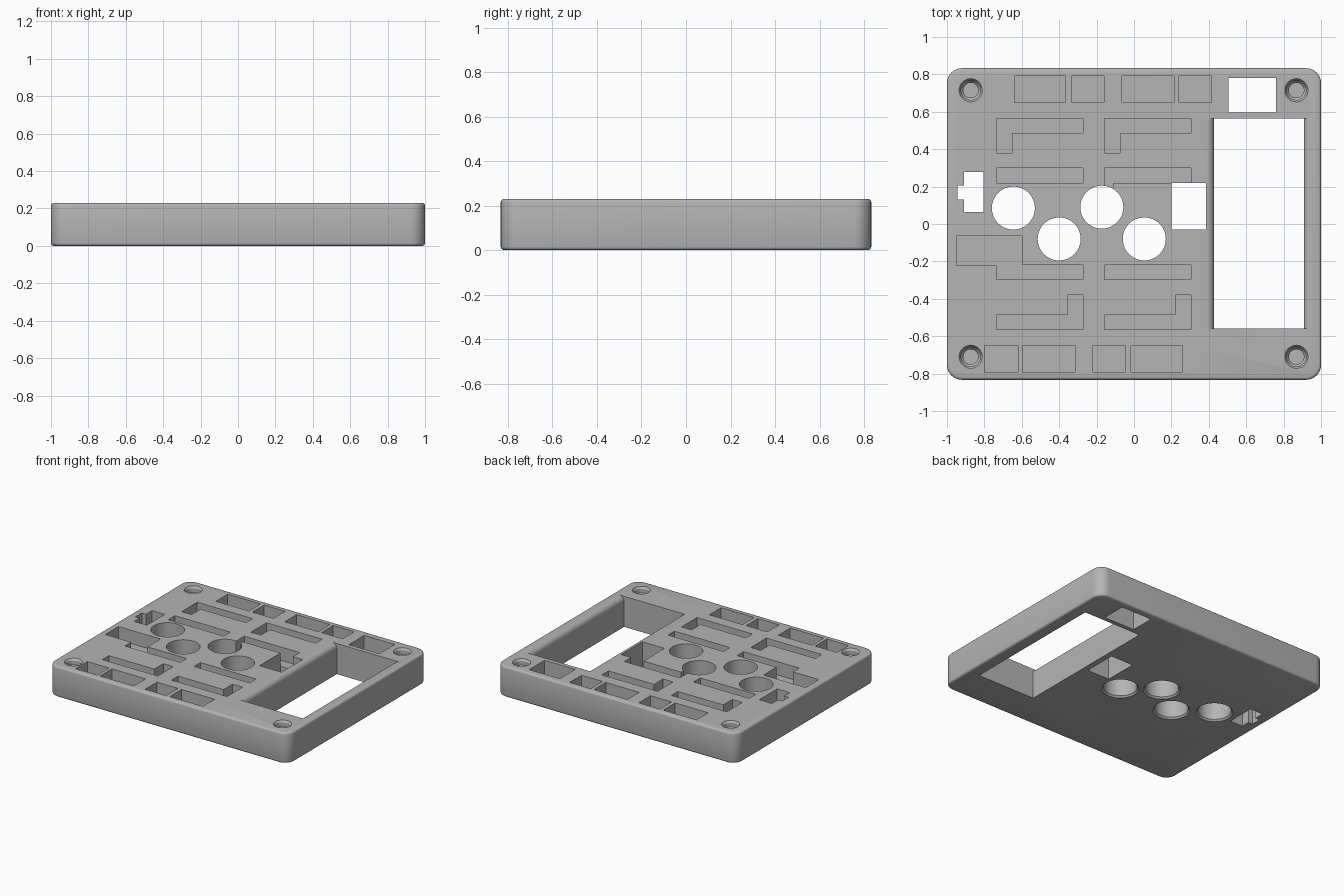
import bpy, bmesh, math

cube = bpy.data.objects.get("Cube")
if cube:
    bpy.data.objects.remove(cube, do_unlink=True)

HEIGHT, POCKET_FLOOR, OVER = 0.23, 0.13, 0.3

grey = bpy.data.materials.new("plain grey")
grey.use_nodes = True
colour = (0.46, 0.46, 0.46, 1)
grey.diffuse_color = colour
grey.node_tree.nodes["Principled BSDF"].inputs["Base Color"].default_value = colour


def loft(name, rings):
    """Solid through a stack of matching rings, capped at both ends."""
    bm = bmesh.new()
    loops = [[bm.verts.new(p) for p in ring] for ring in rings]
    for a, b in zip(loops, loops[1:]):
        for i in range(len(a)):
            j = (i + 1) % len(a)
            bm.faces.new((a[i], a[j], b[j], b[i]))
    bm.faces.new(loops[0])
    bm.faces.new(loops[-1])
    bmesh.ops.recalc_face_normals(bm, faces=bm.faces)
    mesh = bpy.data.meshes.new(name)
    bm.to_mesh(mesh)
    bm.free()
    mesh.materials.append(grey)
    ob = bpy.data.objects.new(name, mesh)
    bpy.context.collection.objects.link(ob)
    return ob


def rounded(hx, hy, r, z, steps=8):
    pts = []
    for k, (sx, sy) in enumerate(((1, 1), (-1, 1), (-1, -1), (1, -1))):
        for i in range(steps + 1):
            a = math.pi / 2 * (k + i / steps)
            pts.append((sx * (hx - r) + r * math.cos(a), sy * (hy - r) + r * math.sin(a), z))
    return pts


def circle(x, y, r, z, n=48):
    return [(x + r * math.cos(math.tau * i / n), y + r * math.sin(math.tau * i / n), z)
            for i in range(n)]


# Main plate with softened top and bottom rims
plate_rings = []
for i in range(4):
    a = math.pi / 2 * i / 3
    inset = 0.015 * (1 - math.sin(a))
    plate_rings.append((inset, 0.015 * (1 - math.cos(a))))
stack = plate_rings + [(e, HEIGHT - z) for e, z in reversed(plate_rings)]
plate = loft("panel_plate", [rounded(1 - e, 0.833 - e, 0.08 - e, z) for e, z in stack])


def cut(cutter):
    cutter.hide_render = True
    mod = plate.modifiers.new("cut", "BOOLEAN")
    mod.operation, mod.solver, mod.object = "DIFFERENCE", "EXACT", cutter
    bpy.context.view_layer.objects.active = plate
    bpy.ops.object.modifier_apply(modifier=mod.name)
    bpy.data.objects.remove(cutter, do_unlink=True)


def prism(points, low):
    cut(loft("cutter", [[(x, y, z) for x, y in points] for z in (low, OVER)]))


def box(x0, x1, y0, y1, low=POCKET_FLOOR):
    prism([(x0, y0), (x1, y0), (x1, y1), (x0, y1)], low)


# Shallow rectangular pockets along the back and front rims
for x0, x1 in ((-0.64, -0.365), (-0.335, -0.16), (-0.065, 0.213), (0.24, 0.415)):
    box(x0, x1, 0.65, 0.79)
for x0, x1 in ((-0.8, -0.62), (-0.595, -0.315), (-0.22, -0.045), (-0.015, 0.26)):
    box(x0, x1, -0.79, -0.65)

# Two columns of straight and L-shaped slots
for x in (-0.735, -0.158):
    r, w = x + 0.462, 0.083
    prism([(x, 0.38), (x + w, 0.38), (x + w, 0.487), (r, 0.487), (r, 0.565), (x, 0.565)],
          POCKET_FLOOR)
    box(x, r, 0.22, 0.3)
    box(x, r, -0.297, -0.22)
    prism([(x, -0.565), (r, -0.565), (r, -0.38), (r - w, -0.38), (r - w, -0.487), (x, -0.487)],
          POCKET_FLOOR)
box(-0.158, -0.112, 0.16, 0.25)

# Wide side pocket
box(-0.95, -0.6, -0.222, -0.065)

# Round button holes, flared on the underside
for x, y in ((-0.645, 0.085), (-0.4, -0.08), (-0.172, 0.09), (0.055, -0.08)):
    cut(loft("cutter", [circle(x, y, r, z) for r, z in
                        ((0.137, -0.01), (0.115, 0.012), (0.115, OVER))]))

# Blind screw sockets with tapered walls
for x in (-0.873, 0.868):
    for y in (-0.71, 0.715):
        cut(loft("cutter", [circle(x, y, r, z) for r, z in
                            ((0.04, 0.07), (0.04, 0.17), (0.052, 0.185),
                             (0.052, 0.215), (0.062, 0.23), (0.062, OVER))]))

# Through openings: connector, keyed slot and back port
box(0.2, 0.385, -0.03, 0.22, -0.1)
box(0.505, 0.76, 0.597, 0.78, -0.1)
prism([(-0.91, 0.065), (-0.805, 0.065), (-0.805, 0.278), (-0.91, 0.278), (-0.91, 0.205),
       (-0.945, 0.205), (-0.945, 0.13), (-0.91, 0.13)], -0.1)

# Display window with rounded long edges
centre, half, lip = 0.668, 0.24, 0.038
side = [(half, -0.1)]
for i in range(9):
    a = math.pi / 2 * i / 8
    side.append((half + lip * (1 - math.cos(a)), HEIGHT - lip + lip * math.sin(a)))
side.append((half + lip, OVER))
outline = [(centre + x, z) for x, z in side] + [(centre - x, z) for x, z in reversed(side)]
cut(loft("cutter", [[(x, y, z) for x, z in outline] for y in (-0.56, 0.565)]))

# Smooth round walls, sharp pocket edges
bpy.ops.object.select_all(action="DESELECT")
plate.select_set(True)
bpy.context.view_layer.objects.active = plate
bpy.ops.object.shade_smooth_by_angle(angle=math.radians(32))
